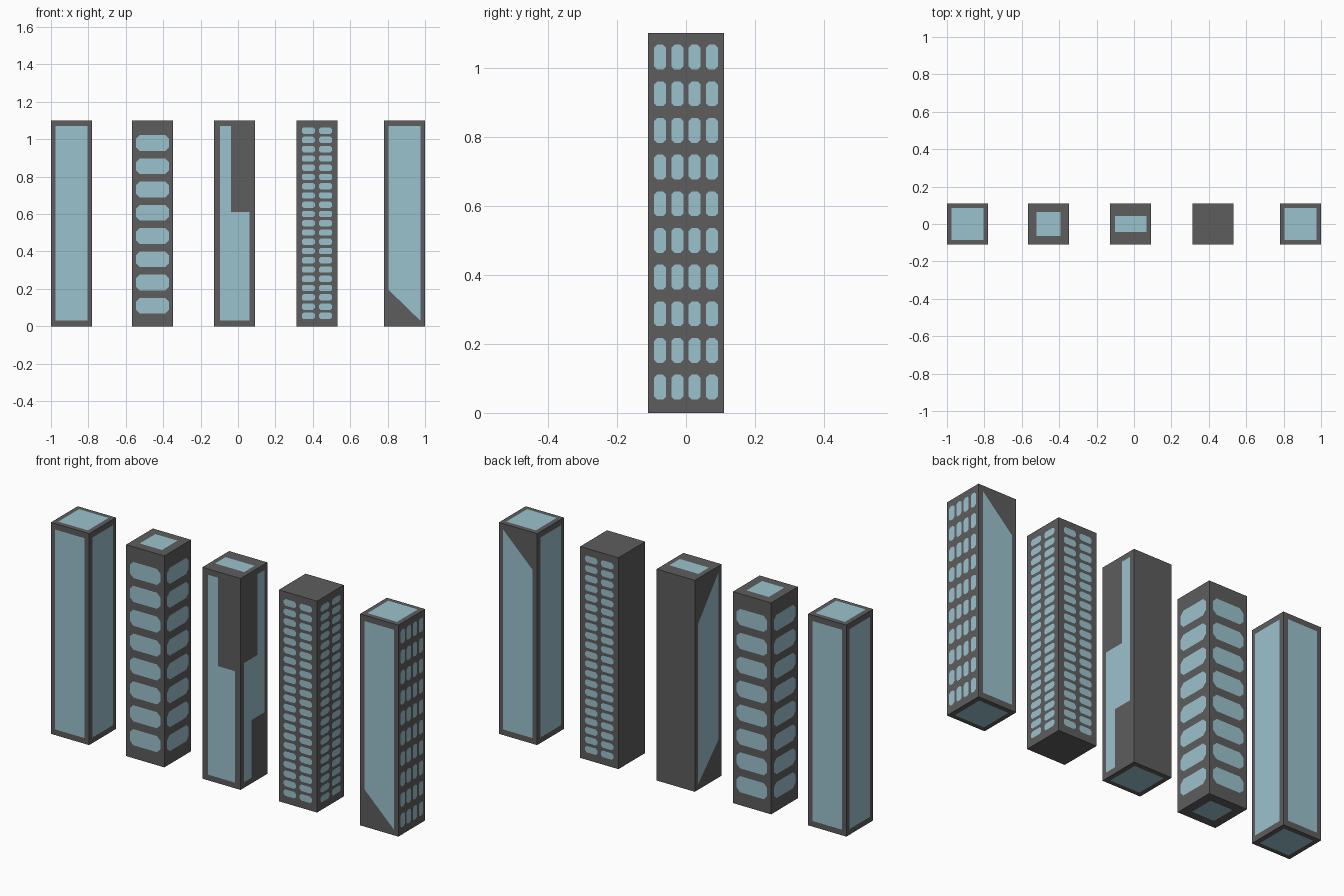
import bpy
import bmesh

if "Cube" in bpy.data.objects:
    bpy.data.objects.remove(bpy.data.objects["Cube"])

W, H = 0.11, 1.1       # tower half width and height
LIFT = 0.001           # glass sits just proud of the wall
P = 0.085              # half width of a full glass panel
SIDES = ("front", "back", "left", "right")


def material(name, rgb):
    m = bpy.data.materials.new(name)
    m.diffuse_color = (*rgb, 1)
    m.use_nodes = True
    m.node_tree.nodes["Principled BSDF"].inputs["Base Color"].default_value = m.diffuse_color
    return m


wall_mat = material("dark_wall", (0.11, 0.11, 0.11))
glass_mat = material("pale_glass", (0.33, 0.54, 0.61))

# map (u, v) on a wall to tower space; True = reverse order to face outward
d = W + LIFT
WALLS = {
    "front":  (lambda u, v: (u, -d, v), False),
    "back":   (lambda u, v: (u, d, v), True),
    "right":  (lambda u, v: (d, u, v), False),
    "left":   (lambda u, v: (-d, u, v), True),
    "top":    (lambda u, v: (u, v, H + LIFT), False),
    "bottom": (lambda u, v: (u, v, LIFT * -0.5), True),
}


def rect(u0, u1, v0, v1):
    return [(u0, v0), (u1, v0), (u1, v1), (u0, v1)]


def chamfered(u, v, hu, hv, c):
    return [(u - hu + c, v - hv), (u + hu - c, v - hv), (u + hu, v - hv + c), (u + hu, v + hv - c),
            (u + hu - c, v + hv), (u - hu + c, v + hv), (u - hu, v + hv - c), (u - hu, v - hv + c)]


def grid(columns, rows, z0, pitch, hu, hv, c):
    return [chamfered(u, z0 + i * pitch, hu, hv, c) for u in columns for i in range(rows)]


def finish(bm, name, x, mat):
    me = bpy.data.meshes.new(name)
    bm.to_mesh(me)
    bm.free()
    me.materials.append(mat)
    ob = bpy.data.objects.new(name, me)
    ob.location.x = x
    bpy.context.collection.objects.link(ob)


def tower(name, x, panels):
    bm = bmesh.new()
    bmesh.ops.create_cube(bm, size=1)
    for v in bm.verts:
        v.co = (v.co.x * 2 * W, v.co.y * 2 * W, (v.co.z + 0.5) * H)
    finish(bm, name + "_walls", x, wall_mat)
    bm = bmesh.new()
    for side, shapes in panels.items():
        place, flip = WALLS[side]
        for shape in shapes:
            pts = shape[::-1] if flip else shape
            bm.faces.new([bm.verts.new(place(u, v)) for u, v in pts])
    finish(bm, name + "_glass", x, glass_mat)


full = [rect(-P, P, 0.03, 1.07)]
cap = [rect(-P, P, -P, P)]
small_cap = [rect(-0.064, 0.064, -0.064, 0.064)]

# fully glazed tower
tower("glazed_tower", -0.89, {**{s: full for s in SIDES}, "top": cap, "bottom": cap})

# tower with one wide window per floor
wide = grid([0], 8, 0.11, 0.1243, 0.088, 0.042, 0.02)
tower("wide_window_tower", -0.457, {**{s: wide for s in SIDES}, "top": small_cap, "bottom": small_cap})

# tower with stepped and slanted glass, blank back
tower("stepped_glass_tower", -0.018, {
    "front": [[(-0.077, 0.03), (0.079, 0.03), (0.079, 0.61), (-0.02, 0.61), (-0.02, 1.07), (-0.077, 1.07)]],
    "right": [[(-0.083, 0.03), (-0.02, 0.03), (-0.02, 0.33), (0.083, 0.33),
               (0.083, 1.07), (0.027, 1.07), (0.027, 0.65), (-0.083, 0.65)]],
    "left": [[(-P, 0.2), (P, 0.03), (P, 0.865), (-P, 1.07)]],
    "top": [rect(-0.084, 0.084, -0.043, 0.043)],
    "bottom": cap,
})

# tower with two columns of small windows, blank left side and roof
small = grid([-0.046, 0.046], 21, 0.056, 0.0495, 0.035, 0.017, 0.009)
tower("small_window_tower", 0.422, {s: small for s in ("front", "right", "back")})

# tower with cut-corner panels front and back, tall windows on the right
tall = grid([-0.075, -0.025, 0.025, 0.075], 10, 0.0745, 0.1062, 0.0175, 0.036, 0.009)
tower("cut_corner_tower", 0.89, {
    "front": [[(-P, 0.195), (P, 0.03), (P, 1.07), (-P, 1.07)]],
    "back": [[(-P, 0.03), (P, 0.03), (P, 1.07), (-P, 0.905)]],
    "right": tall,
    "left": full,
    "top": cap,
    "bottom": cap,
})
